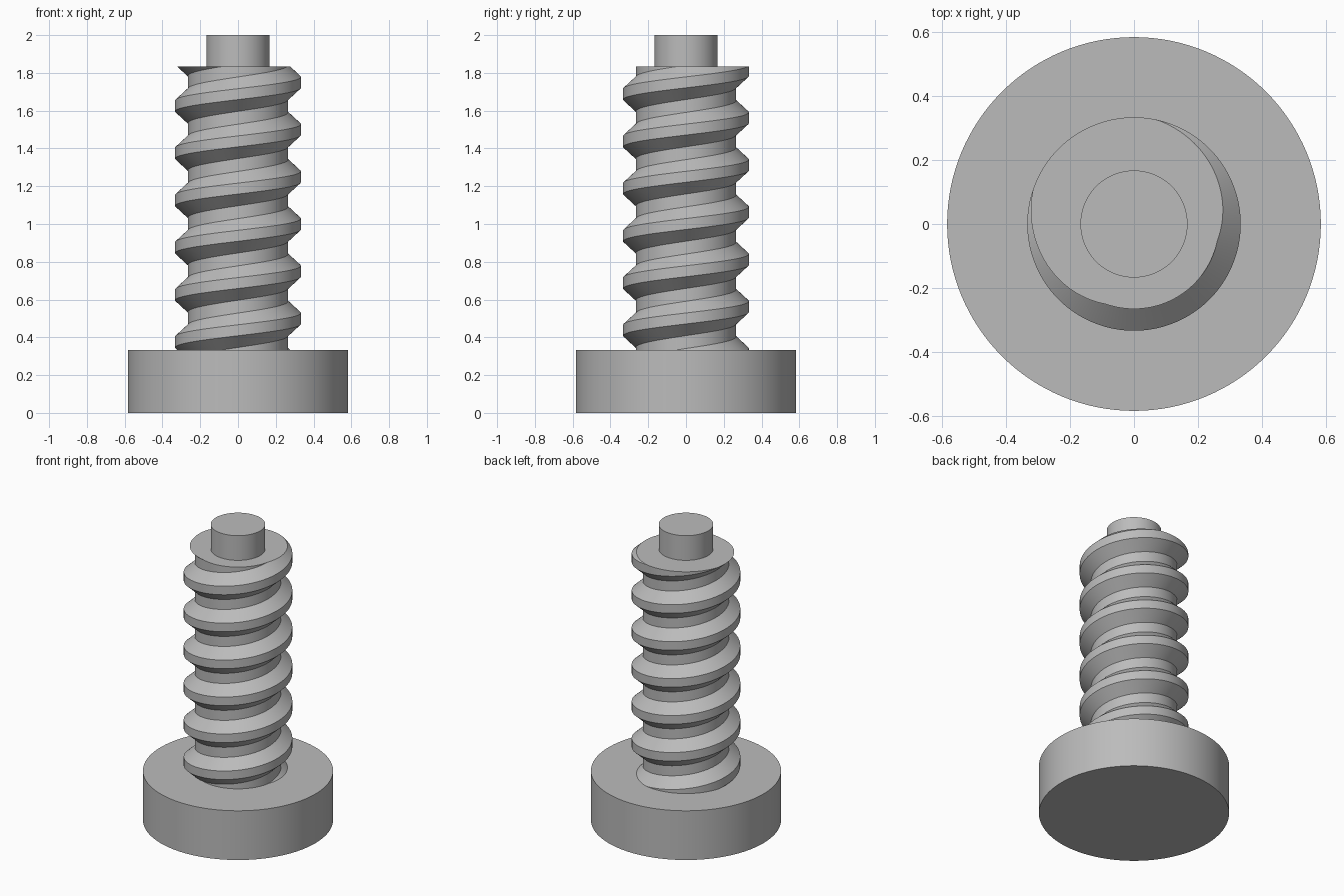
import bpy, bmesh, math

if "Cube" in bpy.data.objects:
    bpy.data.objects.remove(bpy.data.objects["Cube"])

SEG = 128
BASE_R, BASE_H = 0.583, 0.333
ROOT_R, CREST_R = 0.265, 0.333
SHAFT_TOP, PITCH = 1.833, 0.25
PIN_R, PIN_TOP = 0.167, 2.0
CREST_HALF, FLANK_END = 0.029, 0.091   # half widths of crest and thread foot

grey = bpy.data.materials.new("metal grey")
grey.diffuse_color = (0.5, 0.5, 0.5, 1)
grey.use_nodes = True
grey.node_tree.nodes["Principled BSDF"].inputs["Base Color"].default_value = grey.diffuse_color


def finish(name, bm):
    bmesh.ops.remove_doubles(bm, verts=bm.verts, dist=1e-5)
    bmesh.ops.recalc_face_normals(bm, faces=bm.faces)
    mesh = bpy.data.meshes.new(name)
    bm.to_mesh(mesh)
    bm.free()
    mesh.materials.append(grey)
    ob = bpy.data.objects.new(name, mesh)
    bpy.context.collection.objects.link(ob)
    bpy.ops.object.select_all(action='DESELECT')
    ob.select_set(True)
    bpy.context.view_layer.objects.active = ob
    bpy.ops.object.shade_smooth_by_angle(angle=math.radians(30))
    return ob


def sweep(name, column):
    """Join the (r, z) columns given for each angle into a round body."""
    bm = bmesh.new()
    previous = None
    for i in range(SEG + 1):
        a = 2 * math.pi * (i % SEG) / SEG
        current = [bm.verts.new((r * math.cos(a), r * math.sin(a), z))
                   for r, z in column(i / SEG)]
        if previous:
            for j in range(len(current) - 1):
                bm.faces.new((previous[j], current[j], current[j + 1], previous[j + 1]))
        previous = current
    return finish(name, bm)


def thread_radius(z, turn):
    """Radius of the single right-handed thread at a height and turn fraction."""
    d = (z - SHAFT_TOP + 0.083 - PITCH * turn) / PITCH
    d = abs(d - round(d)) * PITCH
    t = (FLANK_END - d) / (FLANK_END - CREST_HALF)
    return ROOT_R + (CREST_R - ROOT_R) * min(1, max(0, t))


def thread_column(turn):
    points = []
    for k in range(-8, 3):
        for offset in (-FLANK_END, -CREST_HALF, CREST_HALF, FLANK_END):
            z = SHAFT_TOP - 0.083 + PITCH * (turn + k) + offset
            z = min(SHAFT_TOP, max(BASE_H, z))
            points.append((thread_radius(z, turn), z))
    return points + [(0, SHAFT_TOP)]


# Wide round base
sweep("base", lambda t: [(0, 0), (BASE_R, 0), (BASE_R, BASE_H), (0, BASE_H)])

# Threaded shaft, cut flat at both ends
sweep("threaded_shaft", thread_column)

# Plain pin at the tip
sweep("tip_pin", lambda t: [(PIN_R, SHAFT_TOP), (PIN_R, PIN_TOP), (0, PIN_TOP)])
